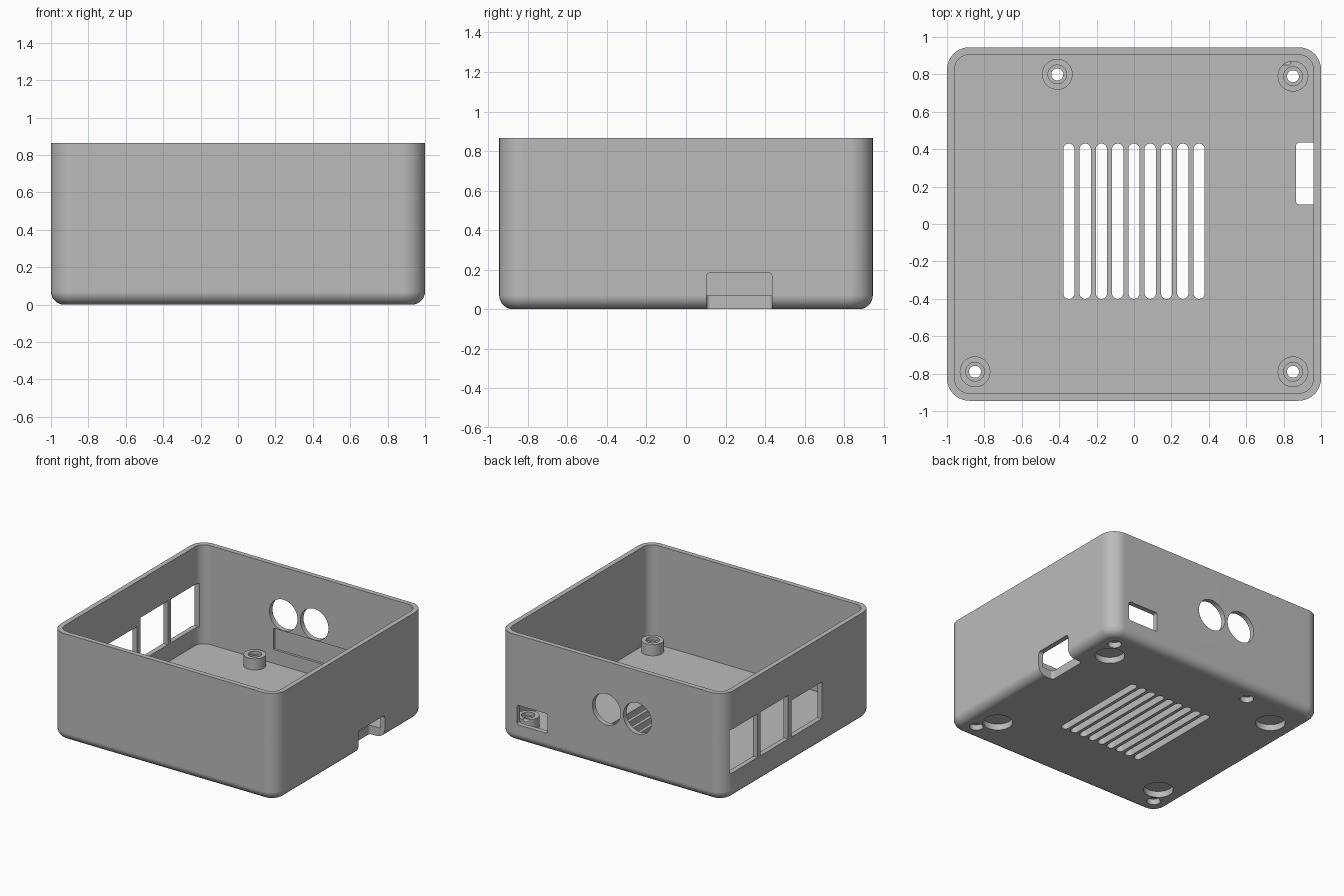
import bpy, bmesh, math
from mathutils import Matrix

if "Cube" in bpy.data.objects:
    bpy.data.objects.remove(bpy.data.objects["Cube"])

HX, HY, HEIGHT = 1.0, 0.945, 0.865
WALL, FLOOR = 0.04, 0.07
CORNER, FILLET = 0.12, 0.07

grey = bpy.data.materials.new("matte_grey")
grey.use_nodes = True
grey.diffuse_color = (0.5, 0.5, 0.5, 1)
grey.node_tree.nodes["Principled BSDF"].inputs["Base Color"].default_value = (0.5, 0.5, 0.5, 1)


def to_object(name, bm):
    bmesh.ops.recalc_face_normals(bm, faces=bm.faces)
    mesh = bpy.data.meshes.new(name)
    bm.to_mesh(mesh)
    bm.free()
    mesh.materials.append(grey)
    obj = bpy.data.objects.new(name, mesh)
    bpy.context.collection.objects.link(obj)
    return obj


def outline(hx, hy, r, steps=10):
    """Rounded rectangle, counter-clockwise from the right side."""
    points = []
    for k, (sx, sy) in enumerate([(1, 1), (-1, 1), (-1, -1), (1, -1)]):
        for i in range(steps + 1):
            a = (k + i / steps) * math.pi / 2
            points.append((sx * (hx - r) + r * math.cos(a), sy * (hy - r) + r * math.sin(a)))
    return points


def loft(name, layers, x=0, y=0):
    """Solid through rounded rectangles, each given as (hx, hy, r, z)."""
    bm = bmesh.new()
    rings = [[bm.verts.new((x + px, y + py, z)) for px, py in outline(hx, hy, r)]
             for hx, hy, r, z in layers]
    n = len(rings[0])
    for low, high in zip(rings, rings[1:]):
        for i in range(n):
            j = (i + 1) % n
            bm.faces.new((low[i], low[j], high[j], high[i]))
    bm.faces.new(rings[0][::-1])
    bm.faces.new(rings[-1])
    bmesh.ops.remove_doubles(bm, verts=bm.verts, dist=1e-5)
    return to_object(name, bm)


def box(name, xs, ys, zs, round_off=0):
    bm = bmesh.new()
    bmesh.ops.create_cube(bm, size=1)
    for v in bm.verts:
        v.co = [a + (c + 0.5) * (b - a) for c, (a, b) in zip(v.co, (xs, ys, zs))]
    if round_off:
        bmesh.ops.bevel(bm, geom=bm.edges[:], offset=round_off, segments=4,
                        profile=0.5, affect="EDGES")
    return to_object(name, bm)


def disc(name, x, y, r, z0, z1):
    bm = bmesh.new()
    place = Matrix.Translation((x, y, (z0 + z1) / 2))
    bmesh.ops.create_cone(bm, cap_ends=True, segments=40, radius1=r, radius2=r,
                          depth=z1 - z0, matrix=place)
    return to_object(name, bm)


def combine(tool, operation="DIFFERENCE"):
    """Apply a boolean to the case and drop the tool."""
    mod = case.modifiers.new("cut", "BOOLEAN")
    mod.operation, mod.solver, mod.object = operation, "EXACT", tool
    bpy.context.view_layer.objects.active = case
    bpy.ops.object.modifier_apply(modifier=mod.name)
    bpy.data.objects.remove(tool)


# Outer case with a rounded bottom edge
layers = []
for i in range(8):
    a = i / 7 * math.pi / 2
    inset = FILLET * (1 - math.sin(a))
    layers.append((HX - inset, HY - inset, CORNER - inset, FILLET * (1 - math.cos(a))))
layers.append((HX, HY, CORNER, HEIGHT))
case = loft("case", layers)

# Open interior
inner = (HX - WALL, HY - WALL, CORNER - WALL)
combine(loft("cavity", [inner + (FLOOR,), inner + (HEIGHT + 0.2,)]))

# Mounting posts with stepped screw holes
for x, y in [(0.85, 0.79), (-0.41, 0.8), (0.85, -0.79), (-0.85, -0.79)]:
    combine(disc("post", x, y, 0.082, FLOOR - 0.02, 0.16), "UNION")
    combine(disc("screw_hole", x, y, 0.032, -0.1, 0.3))
    combine(disc("post_recess", x, y, 0.05, 0.135, 0.3))
    combine(disc("screw_head_recess", x, y, 0.05, -0.1, 0.045))

# Round foot recesses underneath
for x in (-0.77, 0.77):
    for y in (-0.64, 0.64):
        combine(disc("foot_recess", x, y, 0.11, -0.1, 0.05))

# Ventilation slots
for i in range(9):
    slot = (0.03, 0.415, 0.0299)
    combine(loft("vent_slot", [slot + (-0.1,), slot + (0.15,)], (i - 4) * 0.087, 0.015))

# Three port windows on the -x wall
for y0, y1, top in [(0.52, 0.866), (0.132, 0.48), (-0.295, 0.087)] and \
        [(0.52, 0.866, 0.56), (0.132, 0.48, 0.56), (-0.295, 0.087, 0.505)]:
    combine(box("port_window", (-1.1, -0.9), (y0, y1), (0.21, top)))

# Back wall: power port, two round jacks and a shallow inner pocket
combine(box("power_port", (0.57, 0.84), (0.85, 1.1), (0.145, 0.302), 0.015))
for x in (0.045, -0.23):
    hole = disc("jack_hole", 0, 0, 0.125, -0.1, 0.1)
    hole.matrix_world = Matrix.Translation((x, 0.93, 0.48)) @ Matrix.Rotation(math.pi / 2, 4, "X")
    bpy.context.view_layer.update()
    combine(hole)
combine(box("inner_pocket", (-0.32, 0.42), (0.85, 0.925), (0.18, 0.352)))

# Card notch through the +x wall and the floor edge
combine(box("card_notch", (0.865, 1.2), (0.103, 0.435), (-0.2, 0.185), 0.02))

# Smooth rounded surfaces, crisp edges
bpy.ops.object.select_all(action="DESELECT")
case.select_set(True)
bpy.context.view_layer.objects.active = case
bpy.ops.object.shade_smooth_by_angle(angle=math.radians(30))
weighted = case.modifiers.new("even_shading", "WEIGHTED_NORMAL")
weighted.keep_sharp = True
